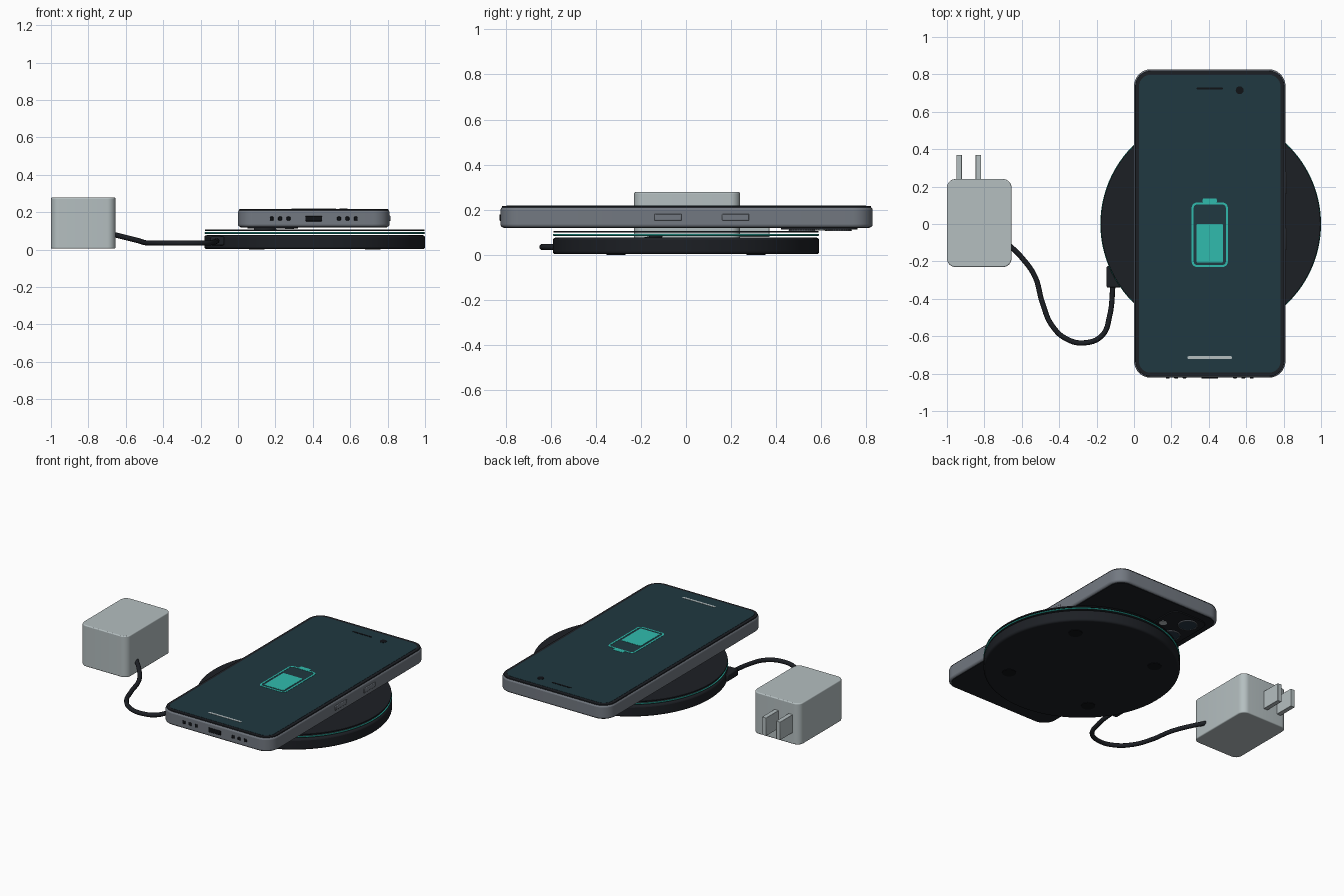
import bpy, bmesh
from math import pi, cos, sin

if "Cube" in bpy.data.objects:
    bpy.data.objects.remove(bpy.data.objects["Cube"])


def material(name, rgb):
    m = bpy.data.materials.new(name)
    m.diffuse_color = (*rgb, 1)
    m.use_nodes = True
    m.node_tree.nodes["Principled BSDF"].inputs["Base Color"].default_value = m.diffuse_color
    return m


DARK = material("dark", (0.012, 0.014, 0.018))
BLACK = material("black", (0.005, 0.006, 0.008))
METAL = material("metal", (0.17, 0.19, 0.22))
SCREEN = material("screen", (0.014, 0.040, 0.052))
TEAL = material("teal", (0.03, 0.50, 0.42))
PALE = material("pale", (0.46, 0.52, 0.53))
LENS = material("lens", (0.02, 0.04, 0.06))


def finish(name, bm, mat, bevel=0, segs=3):
    bmesh.ops.recalc_face_normals(bm, faces=bm.faces)
    me = bpy.data.meshes.new(name)
    bm.to_mesh(me)
    bm.free()
    ob = bpy.data.objects.new(name, me)
    bpy.context.collection.objects.link(ob)
    me.materials.append(mat)
    if bevel:
        b = ob.modifiers.new("bevel", 'BEVEL')
        b.width, b.segments = bevel, segs
        b.limit_method, b.angle_limit = 'ANGLE', 0.9
    bpy.context.view_layer.objects.active = ob
    ob.select_set(True)
    bpy.ops.object.shade_smooth_by_angle(angle=0.6)
    ob.select_set(False)
    return ob


def outline(x0, x1, y0, y1, r, n=8):
    """Rounded rectangle points, counter-clockwise."""
    corners = [(x1 - r, y1 - r), (x0 + r, y1 - r), (x0 + r, y0 + r), (x1 - r, y0 + r)]
    return [(cx + r * cos((q + i / n) * pi / 2), cy + r * sin((q + i / n) * pi / 2))
            for q, (cx, cy) in enumerate(corners) for i in range(n + 1)]


def slab(name, xs, ys, zs, r, mat, bevel=0, hole=0, segs=3):
    """Rounded plate; hole > 0 leaves a frame of that width."""
    bm = bmesh.new()
    outer = [bm.verts.new((x, y, zs[0])) for x, y in outline(*xs, *ys, r)]
    if hole:
        inner = [bm.verts.new((x, y, zs[0])) for x, y in
                 outline(xs[0] + hole, xs[1] - hole, ys[0] + hole, ys[1] - hole, r - hole)]
        n = len(outer)
        faces = [bm.faces.new((outer[i], outer[(i + 1) % n], inner[(i + 1) % n], inner[i]))
                 for i in range(n)]
    else:
        faces = [bm.faces.new(outer)]
    new = bmesh.ops.extrude_face_region(bm, geom=faces, use_keep_orig=True)
    verts = [g for g in new["geom"] if isinstance(g, bmesh.types.BMVert)]
    bmesh.ops.translate(bm, verts=verts, vec=(0, 0, zs[1] - zs[0]))
    return finish(name, bm, mat, bevel, segs)


def box(name, xs, ys, zs, mat, bevel=0):
    bm = bmesh.new()
    bmesh.ops.create_cube(bm, size=1)
    for v in bm.verts:
        v.co = [(a + b) / 2 + c * (b - a) for (a, b), c in zip((xs, ys, zs), v.co)]
    return finish(name, bm, mat, bevel, 2)


def disc(name, x, y, r, zs, mat, bevel=0, sides=32):
    bm = bmesh.new()
    bmesh.ops.create_cone(bm, cap_ends=True, segments=sides, radius1=r, radius2=r,
                          depth=zs[1] - zs[0])
    bmesh.ops.translate(bm, verts=bm.verts, vec=(x, y, sum(zs) / 2))
    return finish(name, bm, mat, bevel)


def ring(name, x, y, z, R, r, mat, sides=96):
    bpy.ops.mesh.primitive_torus_add(location=(x, y, z), major_radius=R, minor_radius=r,
                                     major_segments=sides, minor_segments=10)
    ob = bpy.context.object
    ob.name = name
    ob.data.materials.append(mat)
    bpy.ops.object.shade_smooth()
    ob.select_set(False)


# Charging pad: base, glowing ring, thin top plate, rubber feet
PX = 0.41
disc("pad_base", PX, 0, 0.59, (0.003, 0.077), DARK, 0.012, 96)
ring("pad_light_ring", PX, 0, 0.089, 0.585, 0.005, TEAL)
disc("pad_top", PX, 0, 0.587, (0.099, 0.107), DARK, 0.002, 96)
for i, (sx, sy) in enumerate([(1, 1), (-1, 1), (-1, -1), (1, -1)]):
    disc(f"pad_foot_{i}", PX + 0.31 * sx, 0.31 * sy, 0.042, (0, 0.01), BLACK, 0, 24)

# Phone body
slab("phone_frame", (0, 0.81), (-0.822, 0.827), (0.122, 0.212), 0.09, METAL, 0.012)
slab("phone_back_glass", (0.014, 0.796), (-0.808, 0.813), (0.119, 0.126), 0.078, DARK)
slab("phone_front_glass", (0.006, 0.804), (-0.816, 0.821), (0.205, 0.217), 0.085, DARK, 0.003)
slab("phone_screen", (0.027, 0.783), (-0.795, 0.797), (0.215, 0.2185), 0.06, SCREEN)

# Screen details
Z = (0.217, 0.220)
slab("earpiece_slot", (0.335, 0.475), (0.719, 0.731), Z, 0.0055, BLACK)
disc("front_camera", 0.565, 0.715, 0.021, Z, BLACK)
slab("home_bar", (0.285, 0.525), (-0.722, -0.707), Z, 0.007, PALE)
slab("battery_outline", (0.308, 0.502), (-0.23, 0.115), Z, 0.03, TEAL, hole=0.011)
slab("battery_tip", (0.367, 0.443), (0.113, 0.137), Z, 0.008, TEAL)
slab("battery_fill", (0.333, 0.477), (-0.206, 0.0), Z, 0.01, TEAL)

# Phone edges: port, speaker holes, side buttons
box("charge_port", (0.36, 0.45), (-0.827, -0.81), (0.151, 0.18), BLACK, 0.004)
for side in (-1, 1):
    for k in range(3):
        x = 0.405 + side * (0.135 + 0.045 * k)
        box(f"speaker_hole_{side}_{k}", (x - 0.01, x + 0.01), (-0.827, -0.81),
            (0.156, 0.176), BLACK, 0.004)
for k, y in enumerate((0.22, -0.08)):
    box(f"side_button_{k}", (0.80, 0.815), (y - 0.06, y + 0.06), (0.152, 0.182), METAL, 0.004)

# Rear camera cluster
slab("camera_bump", (0.05, 0.32), (0.42, 0.76), (0.112, 0.122), 0.06, DARK, 0.003)
for k, y in enumerate((0.675, 0.515)):
    disc(f"camera_lens_{k}", 0.145, y, 0.056, (0.107, 0.115), LENS)
    ring(f"camera_lens_rim_{k}", 0.145, y, 0.109, 0.056, 0.004, METAL, 32)
disc("camera_flash", 0.275, 0.6, 0.024, (0.109, 0.115), PALE, 0, 24)

# Power adapter with two prongs
slab("power_adapter", (-1.0, -0.655), (-0.23, 0.24), (0.005, 0.278), 0.045, PALE, 0.006)
for k, x in enumerate((-0.935, -0.832)):
    box(f"adapter_prong_{k}", (x - 0.015, x + 0.015), (0.23, 0.37), (0.08, 0.20), PALE, 0.002)

# Cable and connector
box("cable_plug", (-0.147, -0.072), (-0.34, -0.225), (0.023, 0.07), DARK, 0.008)
path = [(-0.67, -0.11, 0.082), (-0.60, -0.18, 0.065), (-0.53, -0.28, 0.047),
        (-0.49, -0.42, 0.036), (-0.44, -0.54, 0.035), (-0.36, -0.615, 0.035),
        (-0.26, -0.635, 0.035), (-0.17, -0.595, 0.035), (-0.13, -0.49, 0.04),
        (-0.112, -0.32, 0.047)]
cu = bpy.data.curves.new("cable", 'CURVE')
cu.dimensions = '3D'
cu.bevel_depth, cu.bevel_resolution, cu.use_fill_caps = 0.014, 3, True
sp = cu.splines.new('BEZIER')
sp.bezier_points.add(len(path) - 1)
for p, co in zip(sp.bezier_points, path):
    p.co = co
    p.handle_left_type = p.handle_right_type = 'AUTO'
cu.materials.append(DARK)
bpy.context.collection.objects.link(bpy.data.objects.new("cable", cu))
